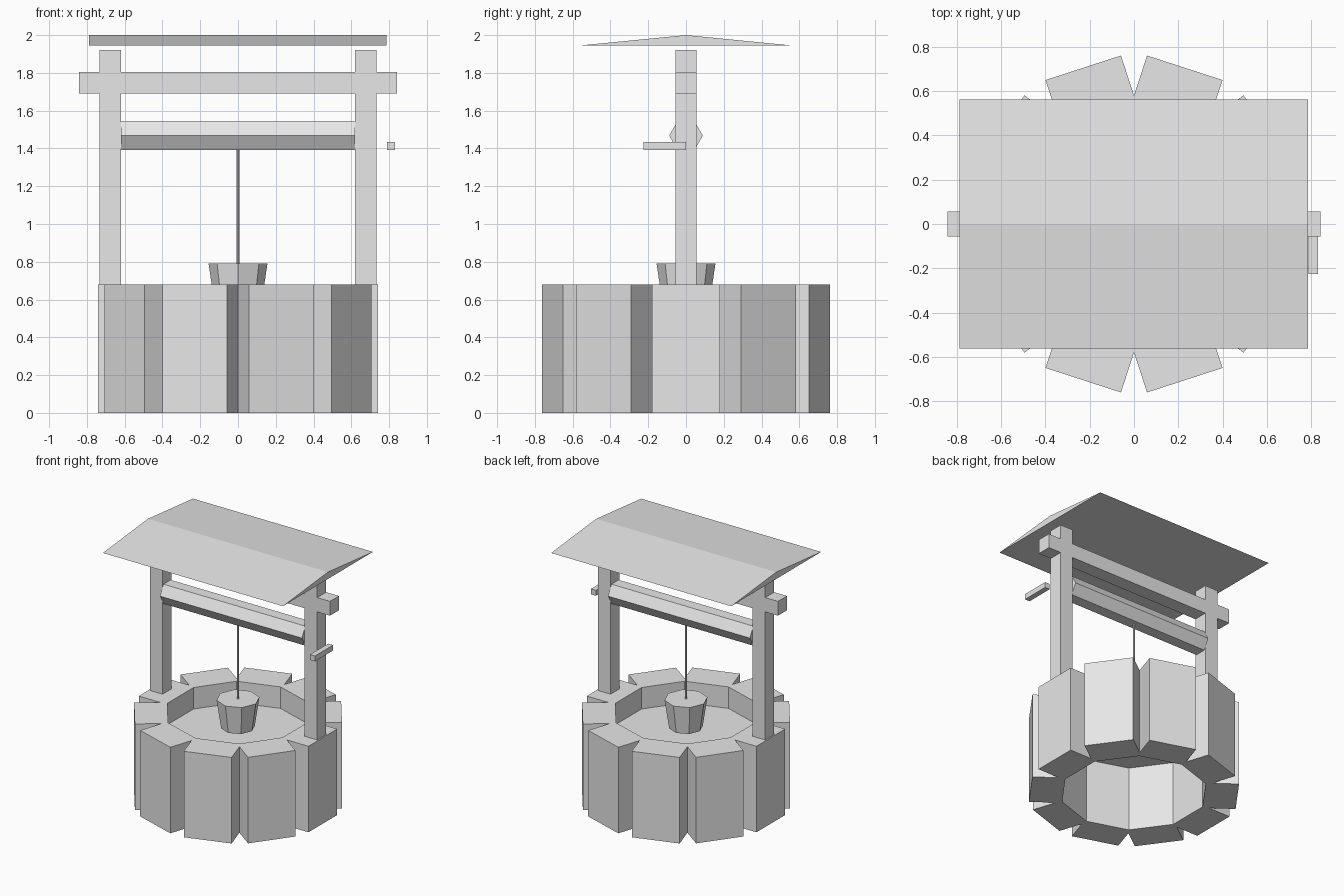
import bpy, bmesh
from math import sin, cos, pi, radians
from mathutils import Vector

cube = bpy.data.objects.get("Cube")
if cube:
    bpy.data.objects.remove(cube)

grey = bpy.data.materials.new("light_grey")
grey.use_nodes = True
grey.diffuse_color = (0.8, 0.8, 0.8, 1)
grey.node_tree.nodes["Principled BSDF"].inputs["Base Color"].default_value = (0.8, 0.8, 0.8, 1)


def finish(name, bm):
    bmesh.ops.remove_doubles(bm, verts=bm.verts, dist=0.0001)
    bmesh.ops.recalc_face_normals(bm, faces=bm.faces)
    mesh = bpy.data.meshes.new(name)
    bm.to_mesh(mesh)
    bm.free()
    mesh.materials.append(grey)
    obj = bpy.data.objects.new(name, mesh)
    bpy.context.collection.objects.link(obj)
    return obj


def loft(name, lower, upper):
    """Closed solid between two matching outlines."""
    bm = bmesh.new()
    a = [bm.verts.new(p) for p in lower]
    b = [bm.verts.new(p) for p in upper]
    bm.faces.new(a)
    bm.faces.new(b)
    n = len(a)
    for i in range(n):
        j = (i + 1) % n
        bm.faces.new((a[i], a[j], b[j], b[i]))
    return finish(name, bm)


def box(name, x, y, z):
    corners = [(x[0], y[0]), (x[1], y[0]), (x[1], y[1]), (x[0], y[1])]
    return loft(name, [(*c, z[0]) for c in corners], [(*c, z[1]) for c in corners])


def polygon(r, n, start=0.0):
    return [(r * cos(start + 2 * pi * i / n), r * sin(start + 2 * pi * i / n)) for i in range(n)]


def tapered(name, n, r0, z0, r1, z1):
    return loft(name, [(*p, z0) for p in polygon(r0, n)], [(*p, z1) for p in polygon(r1, n)])


# Stone wall: a ten-sided ring with a block pushed out of every side
SIDES, R_IN, R_NOTCH, R_OUT, WALL_TOP = 10, 0.53, 0.58, 0.742, 0.68
half = pi / SIDES
bm = bmesh.new()
for k in range(SIDES):
    mid = 2 * half * k
    out = Vector((cos(mid), sin(mid)))
    side = Vector((-sin(mid), cos(mid)))
    w_in, w_out = R_IN * sin(half), R_NOTCH * sin(half)
    plan = [out * R_IN * cos(half) - side * w_in,
            out * R_NOTCH * cos(half) - side * w_out,
            out * R_OUT - side * w_out,
            out * R_OUT + side * w_out,
            out * R_NOTCH * cos(half) + side * w_out,
            out * R_IN * cos(half) + side * w_in]
    low = [bm.verts.new((p.x, p.y, 0)) for p in plan]
    top = [bm.verts.new((p.x, p.y, WALL_TOP)) for p in plan]
    bm.faces.new(low)
    bm.faces.new(top)
    # Skip the joints shared with neighbouring blocks
    for i, j in ((1, 2), (2, 3), (3, 4), (5, 0)):
        bm.faces.new((low[i], low[j], top[j], top[i]))
finish("stone_wall", bm)

# Water surface inside the wall
bm = bmesh.new()
bm.faces.new([bm.verts.new((*p, 0.51)) for p in polygon(R_IN, SIDES, half)])
water = finish("water", bm)
if water.data.polygons[0].normal.z < 0:
    water.data.flip_normals()

# Posts and cross beam
for name, s in (("left_post", 1), ("right_post", -1)):
    box(name, sorted((s * 0.62, s * 0.732)), (-0.056, 0.056), (WALL_TOP, 1.92))
box("cross_beam", (-0.843, 0.843), (-0.056, 0.056), (1.692, 1.805))

# Hexagonal winding drum between the posts
hexagon = polygon(0.089, 6)
loft("drum", [(-0.62, y, 1.468 + z) for y, z in hexagon],
     [(0.62, y, 1.468 + z) for y, z in hexagon])

# Crank handle
box("crank_handle", (0.788, 0.831), (-0.225, 0), (1.392, 1.435))

# Rope and bucket
tapered("rope", 8, 0.008, 0.78, 0.008, 1.40)
tapered("bucket", 8, 0.122, 0.565, 0.156, 0.79)

# Shallow gabled roof
gable = [(-0.562, 1.945), (0.562, 1.945), (0, 2.0)]
loft("roof", [(-0.788, y, z) for y, z in gable], [(0.786, y, z) for y, z in gable])
